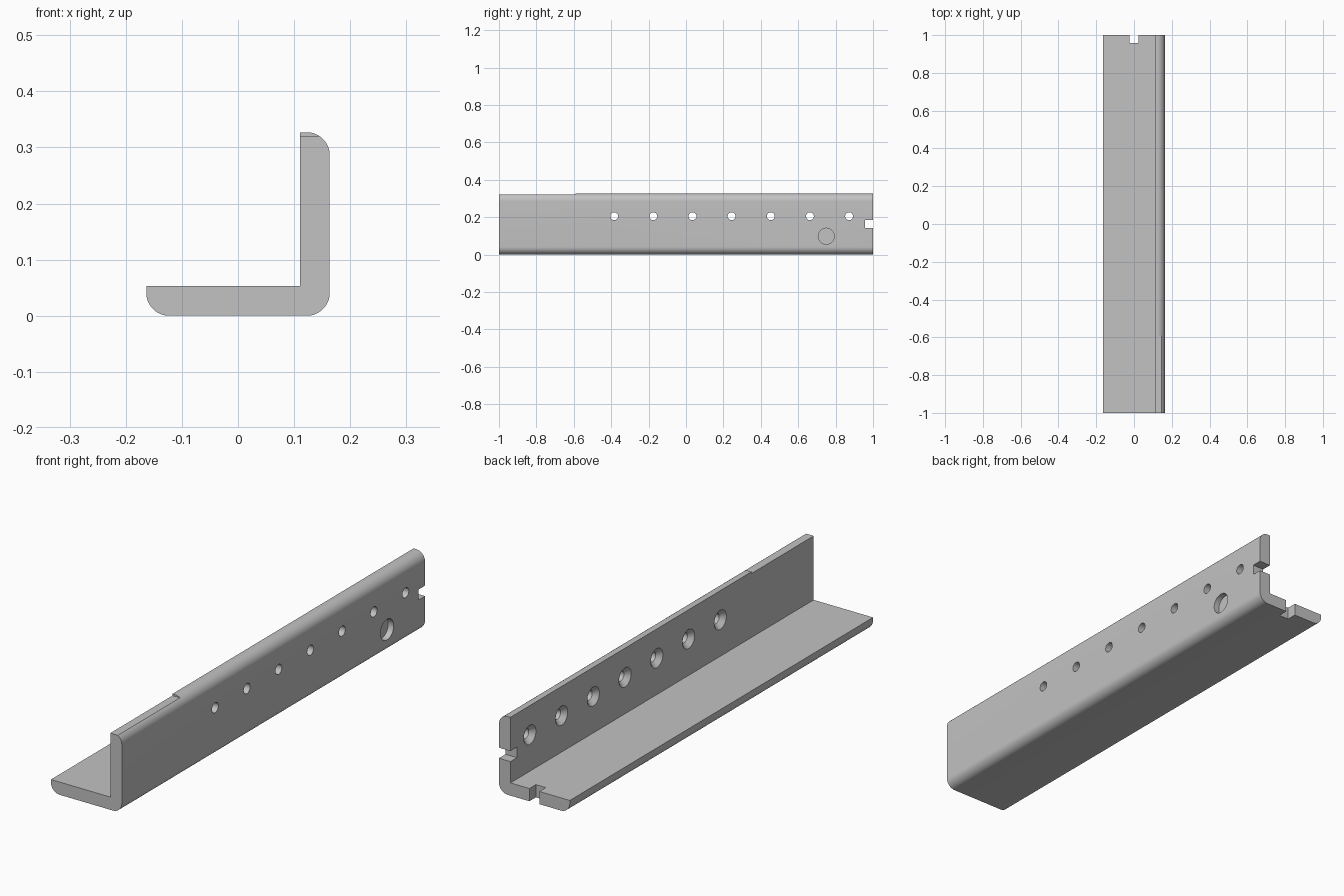
import bpy
import bmesh
from math import cos, sin, pi
from mathutils import Matrix, Vector

cube = bpy.data.objects.get("Cube")
if cube:
    bpy.data.objects.remove(cube, do_unlink=True)

SIDE, WALL, ROUND = 0.327, 0.053, 0.041
HALF = SIDE / 2
INNER = HALF - WALL

steel = bpy.data.materials.new("plain_grey")
steel.use_nodes = True
grey = (0.54, 0.54, 0.54, 1)
steel.diffuse_color = grey
steel.node_tree.nodes["Principled BSDF"].inputs["Base Color"].default_value = grey


def make_object(name, bm):
    bmesh.ops.recalc_face_normals(bm, faces=bm.faces)
    mesh = bpy.data.meshes.new(name)
    bm.to_mesh(mesh)
    bm.free()
    mesh.materials.append(steel)
    obj = bpy.data.objects.new(name, mesh)
    bpy.context.collection.objects.link(obj)
    return obj


def arc(cx, cz, start, steps=14):
    """Quarter circle, counter-clockwise from the start angle."""
    angles = [start + pi / 2 * i / steps for i in range(steps + 1)]
    return [(cx + ROUND * cos(a), cz + ROUND * sin(a)) for a in angles]


def box(name, low, high):
    bm = bmesh.new()
    low, high = Vector(low), Vector(high)
    size = Matrix.Diagonal((*(high - low), 1))
    bmesh.ops.create_cube(bm, size=1, matrix=Matrix.Translation((low + high) / 2) @ size)
    return make_object(name, bm)


def lathe_x(name, y, z, profile, sides=40):
    """Solid of revolution along x; profile lists (x, radius)."""
    bm = bmesh.new()
    rings = [[bm.verts.new((x, y + r * cos(2 * pi * i / sides), z + r * sin(2 * pi * i / sides)))
              for i in range(sides)] for x, r in profile]
    for a, b in zip(rings, rings[1:]):
        for i in range(sides):
            j = (i + 1) % sides
            bm.faces.new((a[i], a[j], b[j], b[i]))
    bm.faces.new(rings[0])
    bm.faces.new(rings[-1])
    return make_object(name, bm)


# Angle bar: L section with rounded outer corners, extruded along y
section = [(INNER, WALL), (-HALF, WALL)]
section += arc(-HALF + ROUND, ROUND, pi)
section += arc(HALF - ROUND, ROUND, 1.5 * pi)
section += arc(HALF - ROUND, SIDE - ROUND, 0)
section += [(INNER, SIDE)]
bm = bmesh.new()
face = bm.faces.new([bm.verts.new((x, -1, z)) for x, z in section])
grown = bmesh.ops.extrude_face_region(bm, geom=[face])["geom"]
bmesh.ops.translate(bm, vec=(0, 2, 0), verts=[v for v in grown if isinstance(v, bmesh.types.BMVert)])
bar = make_object("angle_bar", bm)

# Relief on the top edge and the two end notches
cutters = [
    box("top_relief_cutter", (0, -1.1, 0.32), (0.3, -0.59, 0.4)),
    box("base_notch_cutter", (-0.023, 0.957, -0.1), (0.023, 1.1, 0.1)),
    box("wall_notch_cutter", (0.08, 0.957, 0.142), (0.3, 1.1, 0.186)),
]

# Countersunk screw holes, wide on the inner face
for i in range(7):
    cutters.append(lathe_x("screw_hole_cutter", -0.384 + 0.2093 * i, 0.205,
                           [(INNER - 0.02, 0.04), (INNER, 0.04), (INNER + 0.02, 0.021), (0.25, 0.021)]))

# Shallow round pocket on the outer face
cutters.append(lathe_x("round_pocket_cutter", 0.75, 0.098, [(HALF - 0.025, 0.043), (0.25, 0.043)]))

for cutter in cutters:
    cutter.hide_render = True
    mod = bar.modifiers.new(cutter.name, "BOOLEAN")
    mod.operation = "DIFFERENCE"
    mod.solver = "EXACT"
    mod.object = cutter

bpy.ops.object.select_all(action="DESELECT")
bar.select_set(True)
bpy.context.view_layer.objects.active = bar
for mod in list(bar.modifiers):
    bpy.ops.object.modifier_apply(modifier=mod.name)
for cutter in cutters:
    bpy.data.objects.remove(cutter, do_unlink=True)
bpy.ops.object.shade_smooth_by_angle(angle=pi / 6)
